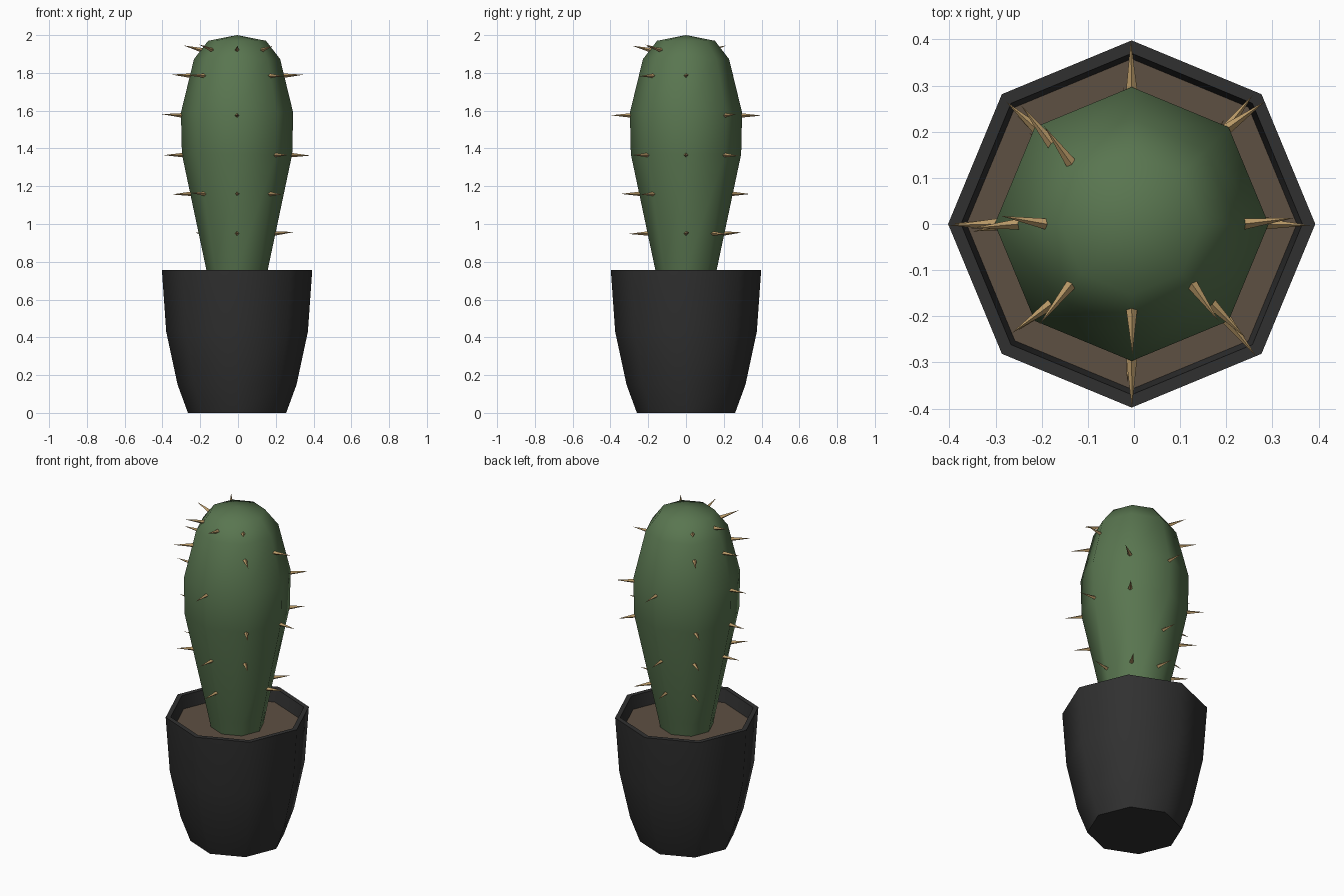
import bpy, bmesh, math, random
from mathutils import Vector, Matrix

if "Cube" in bpy.data.objects:
    bpy.data.objects.remove(bpy.data.objects["Cube"])

random.seed(4)
CX = -0.005   # axis of pot and cactus
SIDES = 8


def material(name, rgb):
    m = bpy.data.materials.new(name)
    m.diffuse_color = (*rgb, 1)
    m.use_nodes = True
    m.node_tree.nodes["Principled BSDF"].inputs["Base Color"].default_value = m.diffuse_color
    return m


def finish(name, bm, mat, smooth=None):
    me = bpy.data.meshes.new(name)
    bmesh.ops.recalc_face_normals(bm, faces=bm.faces)
    bm.to_mesh(me)
    bm.free()
    me.materials.append(mat)
    ob = bpy.data.objects.new(name, me)
    bpy.context.collection.objects.link(ob)
    if smooth:
        bpy.ops.object.select_all(action='DESELECT')
        ob.select_set(True)
        bpy.context.view_layer.objects.active = ob
        bpy.ops.object.shade_smooth_by_angle(angle=math.radians(smooth))
    return ob


def lathe(name, profile, mat, smooth=None):
    """Eight-sided solid of revolution; radius 0 makes a pole."""
    bm = bmesh.new()
    rings = []
    for r, z in profile:
        n = SIDES if r > 0 else 1
        rings.append([bm.verts.new((CX + r * math.cos(math.tau * i / SIDES),
                                    r * math.sin(math.tau * i / SIDES), z)) for i in range(n)])
    for a, b in zip(rings, rings[1:]):
        for i in range(SIDES):
            j = (i + 1) % SIDES
            if len(a) == 1:
                bm.faces.new((a[0], b[j], b[i]))
            elif len(b) == 1:
                bm.faces.new((a[i], a[j], b[0]))
            else:
                bm.faces.new((a[i], a[j], b[j], b[i]))
    return finish(name, bm, mat, smooth)


green = material("cactus_green", (0.10, 0.18, 0.08))
dark = material("pot_dark", (0.03, 0.03, 0.03))
brown = material("soil_brown", (0.11, 0.08, 0.055))
tan = material("spine_tan", (0.50, 0.33, 0.14))

# Pot with rim and inner wall
lathe("pot", [(0, 0), (0.26, 0), (0.315, 0.15), (0.375, 0.43), (0.398, 0.757),
              (0.37, 0.757), (0.355, 0.66)], dark, 50)

# Soil
lathe("soil", [(0.358, 0.68), (0, 0.68)], brown)

# Cactus body
body = [(0.143, 0.66), (0.163, 0.76), (0.292, 1.37), (0.297, 1.59),
        (0.228, 1.873), (0.153, 1.97), (0, 2.0)]
lathe("cactus_body", body, green, 60)


def body_radius(z):
    for (r0, z0), (r1, z1) in zip(body, body[1:]):
        if z0 <= z <= z1:
            return r0 + (r1 - r0) * (z - z0) / (z1 - z0)


# Spines in rings: height -> (upward tilt, octants that carry a spine)
spine_rings = {
    1.92: (0.025, (3, 4, 5, 6, 7)),
    1.785: (0.0, (0, 3, 4, 5, 7)),
    1.575: (0.0, (1, 2, 4, 6)),
    1.365: (0.0, (0, 1, 3, 4, 7)),
    1.16: (0.0, (2, 3, 4, 5, 6, 7)),
    0.95: (0.0, (0, 1, 2, 3, 6)),
}
bm = bmesh.new()
for z, (tilt, octants) in spine_rings.items():
    for k in octants:
        a = math.tau * k / SIDES
        out = Vector((math.cos(a), math.sin(a), 0))
        side = Vector((-out.y, out.x, 0))
        length = 0.107 + random.uniform(-0.012, 0.003)
        tip = out * length + side * random.uniform(-0.02, 0.02)
        tip.z = tilt + random.uniform(-0.005, 0.008)
        base = out * (body_radius(z) - 0.006) + Vector((CX, 0, z))
        rot = tip.to_track_quat('Z', 'Y').to_matrix().to_4x4()
        bmesh.ops.create_cone(bm, cap_ends=True, segments=4, radius1=0.012, radius2=0,
                              depth=tip.length,
                              matrix=Matrix.Translation(base + tip / 2) @ rot)
bmesh.ops.remove_doubles(bm, verts=bm.verts, dist=1e-5)
finish("spines", bm, tan)
